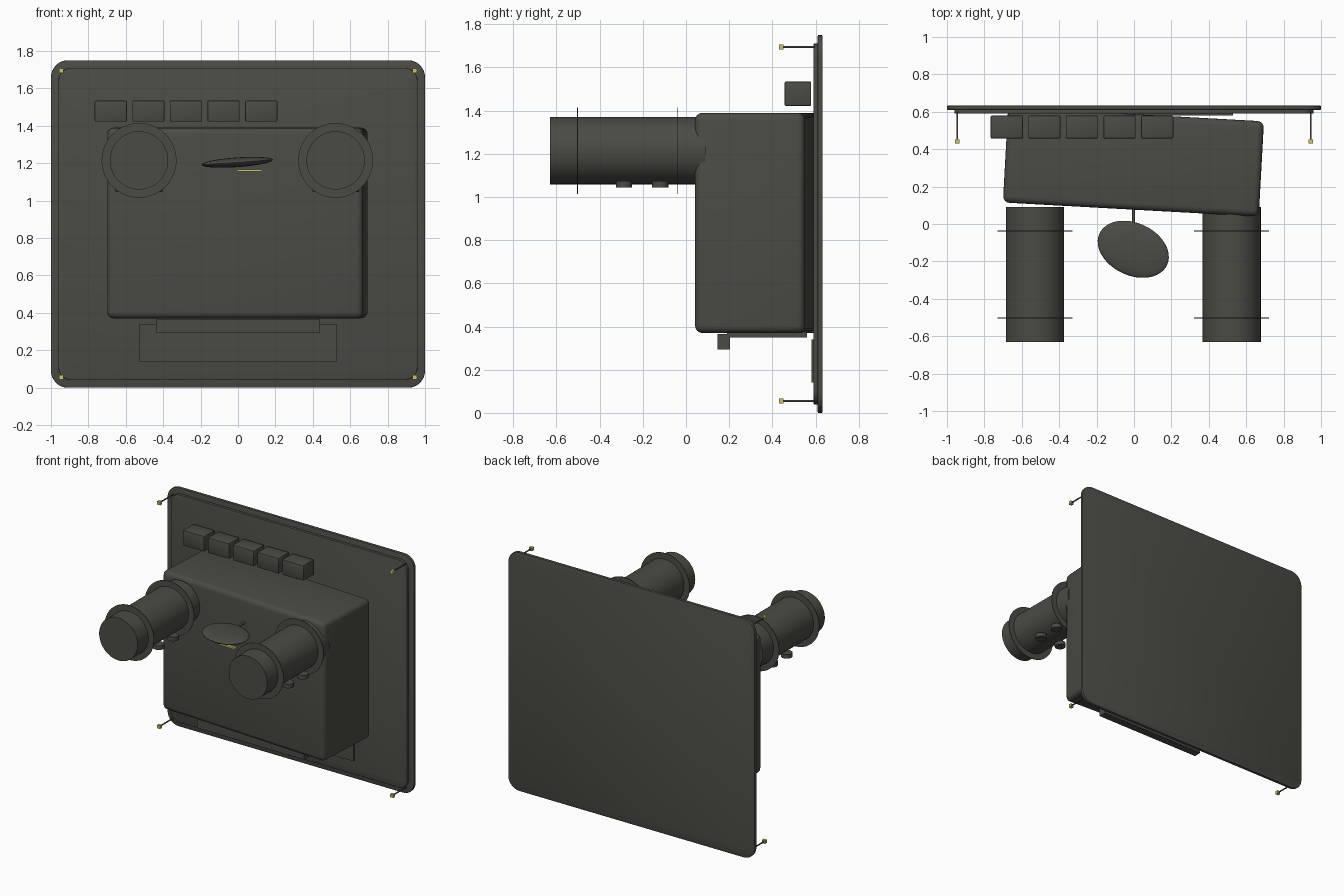
import bpy, bmesh, math
from mathutils import Matrix

if "Cube" in bpy.data.objects:
    bpy.data.objects.remove(bpy.data.objects["Cube"])


def material(name, rgb):
    m = bpy.data.materials.new(name)
    m.diffuse_color = (*rgb, 1)
    m.use_nodes = True
    m.node_tree.nodes["Principled BSDF"].inputs["Base Color"].default_value = m.diffuse_color
    return m


GREY = material("dark_olive_grey", (0.071, 0.071, 0.06))
YELLOW = material("pale_yellow", (0.6, 0.58, 0.13))


def finish(name, bm, mat):
    me = bpy.data.meshes.new(name)
    bmesh.ops.recalc_face_normals(bm, faces=bm.faces)
    bm.to_mesh(me)
    bm.free()
    ob = bpy.data.objects.new(name, me)
    bpy.context.collection.objects.link(ob)
    me.materials.append(mat)
    bpy.ops.object.select_all(action='DESELECT')
    ob.select_set(True)
    bpy.context.view_layer.objects.active = ob
    bpy.ops.object.shade_smooth_by_angle(angle=math.radians(35))
    return ob


def box(name, x, y, z, mat=GREY, bevel=0, seg=1):
    """Box from (min, max) ranges with optional rounded edges."""
    bm = bmesh.new()
    size = [r[1] - r[0] for r in (x, y, z)]
    mid = [(r[1] + r[0]) / 2 for r in (x, y, z)]
    bmesh.ops.create_cube(bm, size=1)
    bmesh.ops.scale(bm, vec=size, verts=bm.verts)
    if bevel:
        bmesh.ops.bevel(bm, geom=bm.edges[:], offset=bevel, segments=seg,
                        profile=0.5, affect='EDGES')
    ob = finish(name, bm, mat)
    ob.location = mid
    return ob


def cylinder(name, centre, radius, length, axis, mat=GREY, sides=48):
    bm = bmesh.new()
    bmesh.ops.create_cone(bm, cap_ends=True, segments=sides, radius1=radius,
                          radius2=radius, depth=length)
    ob = finish(name, bm, mat)
    ob.location = centre
    if axis == 'Y':
        ob.rotation_euler.x = math.pi / 2
    return ob


def rounded_plate(name, half_x, z0, z1, y0, y1, r, edge):
    """Upright plate: round the four corners, then soften the rims."""
    bm = bmesh.new()
    bmesh.ops.create_cube(bm, size=1)
    bmesh.ops.scale(bm, vec=(2 * half_x, y1 - y0, z1 - z0), verts=bm.verts)
    corners = [e for e in bm.edges
               if abs(e.verts[0].co.y - e.verts[1].co.y) > 1e-4]
    bmesh.ops.bevel(bm, geom=corners, offset=r, segments=8, profile=0.5,
                    affect='EDGES')
    rims = [e for e in bm.edges
            if abs(e.verts[0].co.y - e.verts[1].co.y) < 1e-4]
    bmesh.ops.bevel(bm, geom=rims, offset=edge, segments=2, profile=0.5,
                    affect='EDGES')
    ob = finish(name, bm, GREY)
    ob.location = (0, (y0 + y1) / 2, (z0 + z1) / 2)


# Back panel in two layers, with a thin plate low on its front
rounded_plate("back_panel", 1.0, 0, 1.75, 0.61, 0.633, 0.09, 0.004)
rounded_plate("inner_panel", 0.96, 0.04, 1.71, 0.59, 0.612, 0.07, 0.003)
box("lower_plate", (-0.53, 0.53), (0.581, 0.592), (0.14, 0.34))

# Corner pins with yellow tips
for sx in (-1, 1):
    for z in (0.055, 1.695):
        x = sx * 0.945
        cylinder("corner_pin", (x, 0.52, z), 0.005, 0.15, 'Y', sides=12)
        box("pin_tip", (x - .012, x + .012), (0.43, 0.452),
            (z - .012, z + .012), YELLOW)

# Main housing, turned slightly
body = box("housing", (-0.688, 0.682), (0.077, 0.587), (0.37, 1.39),
           bevel=0.035, seg=4)
body.rotation_euler.z = math.radians(-3.15)

# Row of blocks above the housing
for i in range(5):
    cx = -0.68 + 0.201 * i
    box("top_block", (cx - .086, cx + .086), (0.457, 0.58),
        (1.422, 1.535), bevel=0.006, seg=2)

# Tray and lip below the housing
box("tray", (-0.435, 0.435), (0.19, 0.56), (0.35, 0.375))
box("tray_lip", (-0.435, 0.435), (0.145, 0.203), (0.293, 0.365))

# Twin barrels with thin flanges and knobs underneath
for cx in (-0.529, 0.522):
    cylinder("barrel", (cx, -0.27, 1.215), 0.156, 0.72, 'Y', sides=64)
    for y in (-0.503, -0.038):
        cylinder("flange", (cx, y, 1.215), 0.2, 0.004, 'Y', sides=64)
    for y in (-0.287, -0.12):
        for dx in (-0.087, 0.087):
            cylinder("knob", (cx + dx, y, 1.06), 0.038, 0.03, 'Z', sides=24)

# Flat oval paddle on a short stem, with a yellow strip beneath
bm = bmesh.new()
bmesh.ops.create_uvsphere(bm, u_segments=48, v_segments=24, radius=1)
bmesh.ops.scale(bm, vec=(0.2, 0.14, 0.026), verts=bm.verts)
turn = (Matrix.Rotation(math.radians(-4), 4, 'Y')
        @ Matrix.Rotation(math.radians(-25), 4, 'Z'))
bmesh.ops.transform(bm, matrix=turn, verts=bm.verts)
paddle = finish("oval_paddle", bm, GREY)
paddle.location = (-0.004, -0.135, 1.205)
cylinder("paddle_stem", (-0.002, 0.03, 1.205), 0.008, 0.12, 'Y', sides=16)
box("yellow_strip", (-0.005, 0.128), (-0.215, -0.195), (1.155, 1.167), YELLOW)
